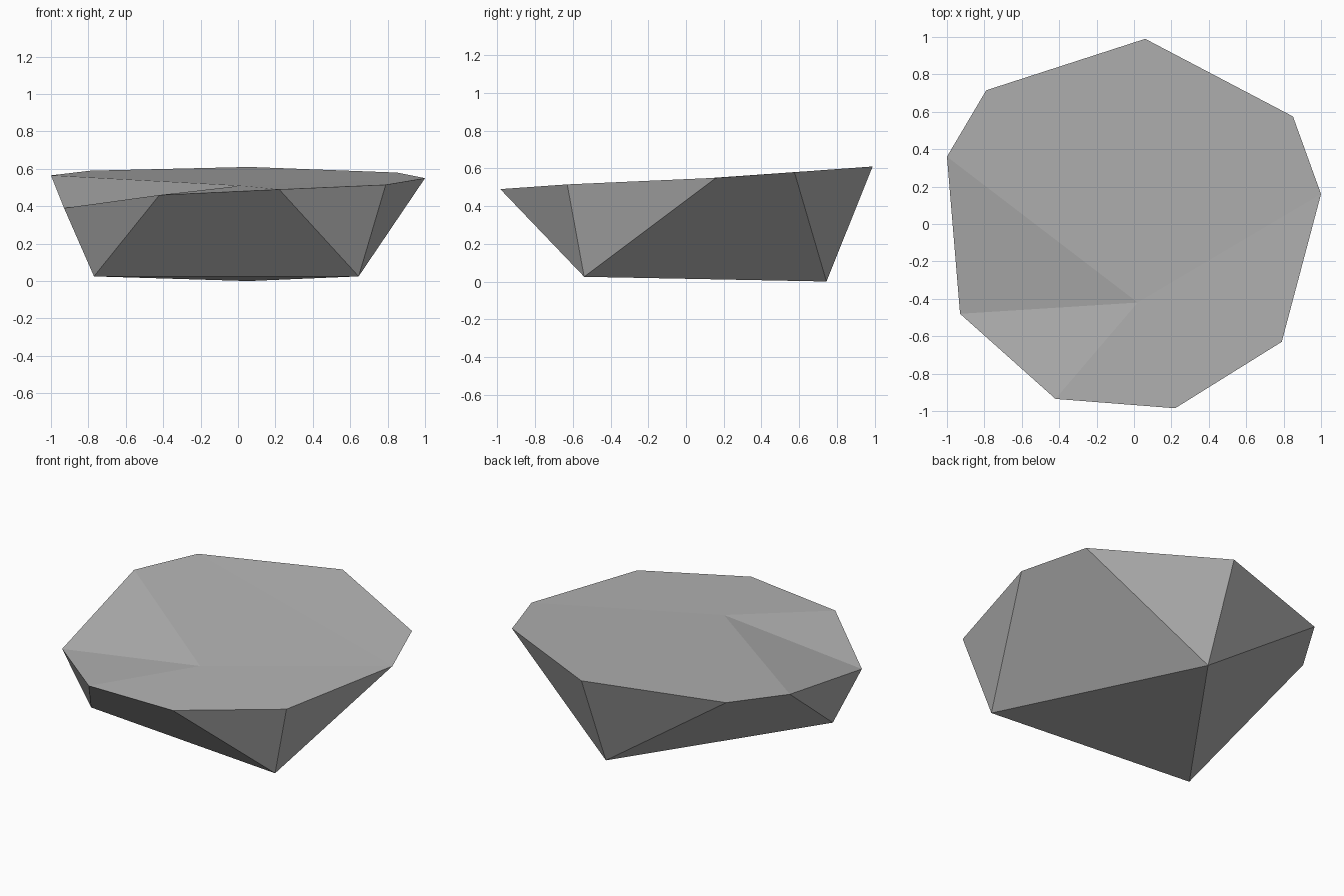
import bpy
import bmesh

if "Cube" in bpy.data.objects:
    bpy.data.objects.remove(bpy.data.objects["Cube"], do_unlink=True)

# Stone colour
stone = bpy.data.materials.new("stone_grey")
stone.use_nodes = True
grey = (0.45, 0.45, 0.45, 1)
stone.diffuse_color = grey
stone.node_tree.nodes["Principled BSDF"].inputs["Base Color"].default_value = grey

# Corners: the tilted rim, the shallow peak on top, and the three feet
corners = {
    "back": (0.06, 0.99, 0.61),
    "back_left": (0.85, 0.575, 0.58),
    "left": (1.0, 0.16, 0.55),
    "front_left": (0.79, -0.63, 0.515),
    "front": (0.22, -0.985, 0.49),
    "front_right": (-0.42, -0.935, 0.46),
    "low_right": (-0.93, -0.48, 0.39),
    "right": (-1.0, 0.36, 0.565),
    "back_right": (-0.79, 0.715, 0.59),
    "peak": (0.02, -0.42, 0.51),
    "foot_right": (-0.77, -0.41, 0.025),
    "foot_left": (0.645, -0.54, 0.025),
    "foot_back": (0.055, 0.745, 0.0),
}

# Broad top facets, with the chipped corner at the low right
top = [
    "peak right low_right",
    "peak low_right front_right",
    "peak front_right front",
    "peak front front_left",
    "peak front_left left",
    "peak left right",
    "right left back_right",
    "back_right left back_left",
    "back_right back_left back",
]

# Undercut sides, narrowing to the three-cornered base
sides = [
    "foot_right foot_left front front_right",
    "foot_right front_right low_right",
    "foot_right low_right right",
    "foot_back foot_right right back_right",
    "foot_back back_right back",
    "foot_back back back_left",
    "foot_left foot_back back_left left",
    "foot_left left front_left",
    "foot_left front_left front",
]
base = ["foot_right foot_back foot_left"]

bm = bmesh.new()
verts = {name: bm.verts.new(co) for name, co in corners.items()}
for facet in top + sides + base:
    bm.faces.new([verts[name] for name in facet.split()])
bmesh.ops.recalc_face_normals(bm, faces=bm.faces)

mesh = bpy.data.meshes.new("flat_rock")
bm.to_mesh(mesh)
bm.free()
mesh.materials.append(stone)
rock = bpy.data.objects.new("flat_rock", mesh)
bpy.context.collection.objects.link(rock)
